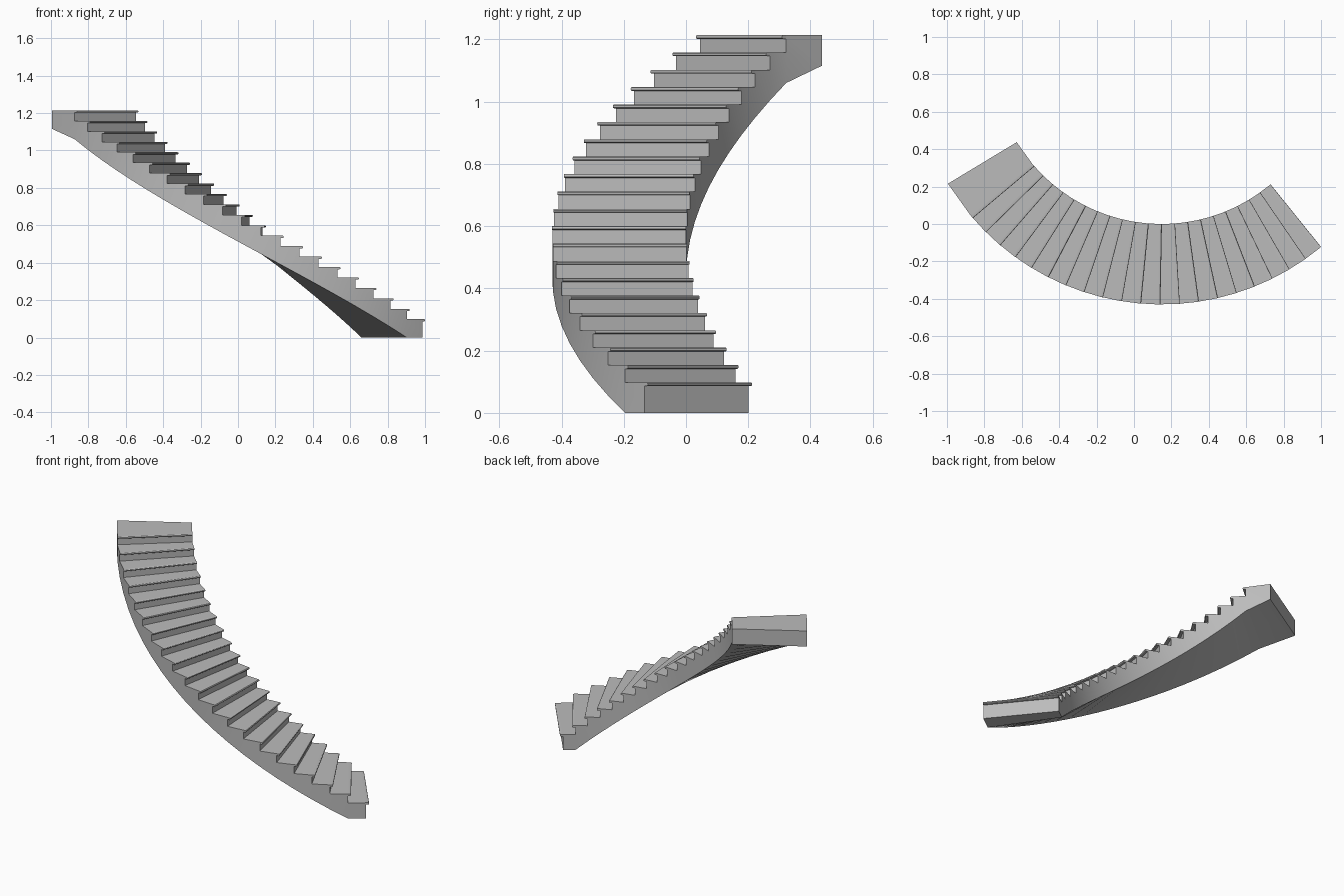
import bpy, bmesh
from math import radians, sin, cos, pi
from mathutils import Vector

cube = bpy.data.objects.get("Cube")
if cube:
    bpy.data.objects.remove(cube, do_unlink=True)

CENTRE = Vector((0.148, 0.905, 0))
R_IN, R_OUT = 0.905, 1.335
STEPS, RISE, FIRST = 20, 0.0558, 0.098
START, TURN, LANDING_TURN = 38.9, 4.44, 9.0
NOSE, NOSE_R = 0.018, 0.006

grey = bpy.data.materials.new("stone grey")
grey.use_nodes = True
grey.diffuse_color = (0.5, 0.5, 0.5, 1)
grey.node_tree.nodes["Principled BSDF"].inputs["Base Color"].default_value = (0.5, 0.5, 0.5, 1)


def angle(k):
    """Angle of riser k; the index past the last riser is the landing's far end."""
    return radians(START - TURN * min(k, STEPS) - LANDING_TURN * max(0, k - STEPS))


def point(k, r, z, forward=0.0):
    a = angle(k)
    return CENTRE + Vector((r * sin(a) + forward * cos(a),
                            -r * cos(a) + forward * sin(a), z))


def top(k):
    return FIRST + RISE * k


def soffit(k):
    return RISE * max(0, k - 1)


def finish(name, bm):
    bmesh.ops.remove_doubles(bm, verts=bm.verts, dist=1e-5)
    bmesh.ops.recalc_face_normals(bm, faces=bm.faces)
    mesh = bpy.data.meshes.new(name)
    bm.to_mesh(mesh)
    bm.free()
    mesh.materials.append(grey)
    obj = bpy.data.objects.new(name, mesh)
    bpy.context.collection.objects.link(obj)
    bpy.ops.object.select_all(action='DESELECT')
    obj.select_set(True)
    bpy.context.view_layer.objects.active = obj
    bpy.ops.object.shade_smooth_by_angle(angle=radians(30))


def add_face(bm, points):
    bm.faces.new([bm.verts.new(p) for p in points])


def bridge(bm, a, b):
    """Face spanning the stair width between two (riser, height) pairs."""
    add_face(bm, [point(a[0], R_IN, a[1]), point(a[0], R_OUT, a[1]),
                  point(b[0], R_OUT, b[1]), point(b[0], R_IN, b[1])])


# Curved flight with sloping soffit, ending in the landing
bm = bmesh.new()
for k in range(STEPS + 1):
    below = top(k - 1) if k else 0.0
    bridge(bm, (k, below), (k, top(k)))               # riser
    bridge(bm, (k, top(k)), (k + 1, top(k)))          # tread
    bridge(bm, (k, soffit(k)), (k + 1, soffit(k + 1)))
    outline = [(k, soffit(k)), (k + 1, soffit(k + 1)), (k + 1, top(k)), (k, top(k))]
    if k:
        outline.append((k, below))
    for r in (R_IN, R_OUT):
        add_face(bm, [point(i, r, z) for i, z in outline])
bridge(bm, (STEPS + 1, soffit(STEPS + 1)), (STEPS + 1, top(STEPS)))
finish("stair_flight", bm)

# Rounded nosing along the front of every tread
bm = bmesh.new()
arc = [pi / 2 - pi * i / 6 for i in range(7)]
profile = [(0, 0)] + [(NOSE - NOSE_R + NOSE_R * cos(t), NOSE_R * sin(t) - NOSE_R)
                      for t in arc] + [(0, -2 * NOSE_R)]
for k in range(STEPS + 1):
    rings = [[bm.verts.new(point(k, r, top(k) + z, f)) for f, z in profile]
             for r in (R_IN, R_OUT)]
    for ring in rings:
        bm.faces.new(ring)
    for i in range(len(profile)):
        j = (i + 1) % len(profile)
        bm.faces.new((rings[0][i], rings[0][j], rings[1][j], rings[1][i]))
finish("tread_nosings", bm)
